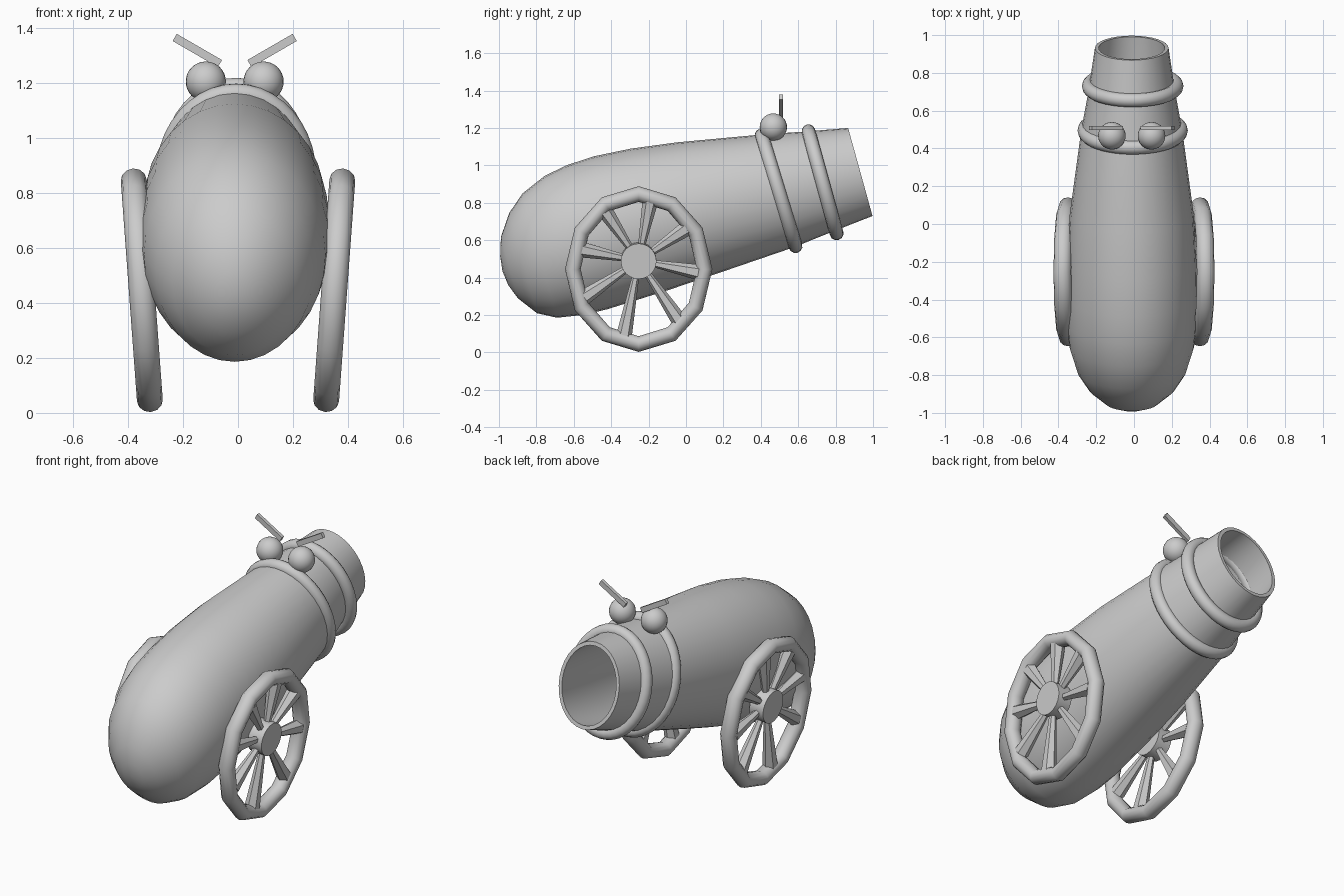
import bpy, bmesh, math
from math import sin, cos, pi, radians
from mathutils import Vector, Matrix

cube = bpy.data.objects.get("Cube")
if cube:
    bpy.data.objects.remove(cube)

iron = bpy.data.materials.new("grey_iron")
iron.use_nodes = True
GREY = (0.6, 0.6, 0.6, 1)
iron.diffuse_color = GREY
iron.node_tree.nodes["Principled BSDF"].inputs["Base Color"].default_value = GREY


def finish(name, bm, smooth=None):
    """Turn a bmesh into a named object, optionally smooth below an angle."""
    bmesh.ops.recalc_face_normals(bm, faces=bm.faces)
    mesh = bpy.data.meshes.new(name)
    bm.to_mesh(mesh)
    bm.free()
    mesh.materials.append(iron)
    obj = bpy.data.objects.new(name, mesh)
    bpy.context.collection.objects.link(obj)
    if smooth:
        bpy.ops.object.select_all(action='DESELECT')
        obj.select_set(True)
        bpy.context.view_layer.objects.active = obj
        bpy.ops.object.shade_smooth_by_angle(angle=radians(smooth))
    return obj


def bridge(bm, a, b):
    n = len(a)
    for i in range(n):
        bm.faces.new((a[i], a[(i + 1) % n], b[(i + 1) % n], b[i]))


def oval_torus(rx, ry, tube_xy, tube_z, major, minor, matrix):
    """Elliptical ring lying in local XY, placed by a matrix."""
    bm = bmesh.new()
    loops = []
    for i in range(major):
        a = 2 * pi * i / major
        loops.append([bm.verts.new(matrix @ Vector((
            (rx + tube_xy * cos(t)) * cos(a),
            (ry + tube_xy * cos(t)) * sin(a),
            tube_z * sin(t)))) for t in (2 * pi * j / minor for j in range(minor))])
    for i in range(major):
        bridge(bm, loops[i], loops[(i + 1) % major])
    return bm


# Barrel: oval sections along a tilted axis (distance, rise, half height, half width)
MIDDLE = -0.012
muzzle = Vector((MIDDLE, 0.932, 0.965))
axis = Vector((0, 0.964, 0.267))
up = Vector((0, -0.267, 0.964))
sections = [
    (-0.8, 0.04, 0.26, 0.22), (-0.4, 0.015, 0.26, 0.215), (0, 0, 0.222, 0.175),
    (0, 0, 0.244, 0.195), (-0.25, 0.011, 0.281, 0.232), (-0.45, 0.02, 0.313, 0.268),
    (-0.9, 0.047, 0.367, 0.328), (-1.15, 0.057, 0.391, 0.342), (-1.35, 0.06, 0.401, 0.346),
    (-1.5, 0.054, 0.4, 0.344), (-1.63, 0.045, 0.386, 0.33), (-1.77, 0.027, 0.345, 0.288),
    (-1.867, 0.012, 0.278, 0.228), (-1.944, 0.008, 0.17, 0.14), (-1.975, 0, 0.08, 0.065)]
bm = bmesh.new()
SIDES = 32
loops = []
for u, rise, h, w in sections:
    centre = muzzle + axis * u + up * rise
    loops.append([bm.verts.new(centre + Vector((w * cos(a), 0, 0)) + up * h * sin(a))
                  for a in (2 * pi * i / SIDES for i in range(SIDES))])
for a, b in zip(loops, loops[1:]):
    bridge(bm, a, b)
bm.faces.new(loops[0])
tail = bm.verts.new(muzzle + axis * -1.985)
for i in range(SIDES):
    bm.faces.new((loops[-1][i], loops[-1][(i + 1) % SIDES], tail))
finish("barrel", bm, 40)

# Two reinforcing bands around the barrel
for name, y, z, half_w, half_h, tilt in (
        ("rear_band", 0.495, 0.865, 0.255, 0.31, 17),
        ("muzzle_band", 0.73, 0.91, 0.232, 0.283, 15.4)):
    place = Matrix.Translation((MIDDLE + 0.005, y, z)) @ Matrix.Rotation(radians(90 + tilt), 4, 'X')
    finish(name, oval_torus(half_w, half_h, 0.037, 0.037, 40, 12, place), 60)

# Eyes and slanted brows
for side, label in ((1, "left"), (-1, "right")):
    bm = bmesh.new()
    bmesh.ops.create_uvsphere(bm, u_segments=24, v_segments=16, radius=0.073)
    bmesh.ops.translate(bm, vec=(MIDDLE + side * 0.105, 0.467, 1.205), verts=bm.verts)
    finish(label + "_eye", bm, 60)

    bm = bmesh.new()
    bmesh.ops.create_cube(bm, size=1, matrix=(
        Matrix.Translation((MIDDLE + side * 0.136, 0.508, 1.318))
        @ Matrix.Rotation(radians(-30 * side), 4, 'Y')
        @ Matrix.Diagonal((0.19, 0.02, 0.03, 1))))
    finish(label + "_brow", bm)

# Wheels: oval rim, raised hub and eight flared spokes, leaning outward at the top
RIM_Y, RIM_Z, HUB_RISE = 0.352, 0.402, 0.045
for side, label in ((1, "left"), (-1, "right")):
    place = (Matrix.Translation((side * 0.35, -0.253, 0.446))
             @ Matrix.Rotation(radians(4.2 * side), 4, 'Y'))
    stand = place @ Matrix(((0, 0, 1, 0), (1, 0, 0, 0), (0, 1, 0, 0), (0, 0, 0, 1)))
    finish(label + "_wheel_rim",
           oval_torus(RIM_Y, RIM_Z, 0.042, 0.047, 12, 12, stand), 60)

    bm = bmesh.new()
    bmesh.ops.create_cone(bm, cap_ends=True, segments=24, radius1=0.095, radius2=0.095,
                          depth=0.09, matrix=stand @ Matrix.Translation((0, HUB_RISE, 0)))
    finish(label + "_wheel_hub", bm, 40)

    bm = bmesh.new()
    for i in range(8):
        a = radians(79 + 45 * i)
        start = Vector((0, 0.07 * cos(a), HUB_RISE + 0.07 * sin(a)))
        reach = 0.07
        while True:
            end = Vector((0, reach * cos(a), HUB_RISE + reach * sin(a)))
            if (end.y / (RIM_Y - 0.035)) ** 2 + (end.z / (RIM_Z - 0.035)) ** 2 > 1:
                break
            reach += 0.005
        turn = (end - start).to_track_quat('Z', 'Y').to_matrix().to_4x4()
        bmesh.ops.create_cone(bm, cap_ends=True, segments=6, radius1=0.018, radius2=0.042,
                              depth=(end - start).length,
                              matrix=place @ Matrix.Translation((start + end) / 2) @ turn)
    finish(label + "_wheel_spokes", bm)
